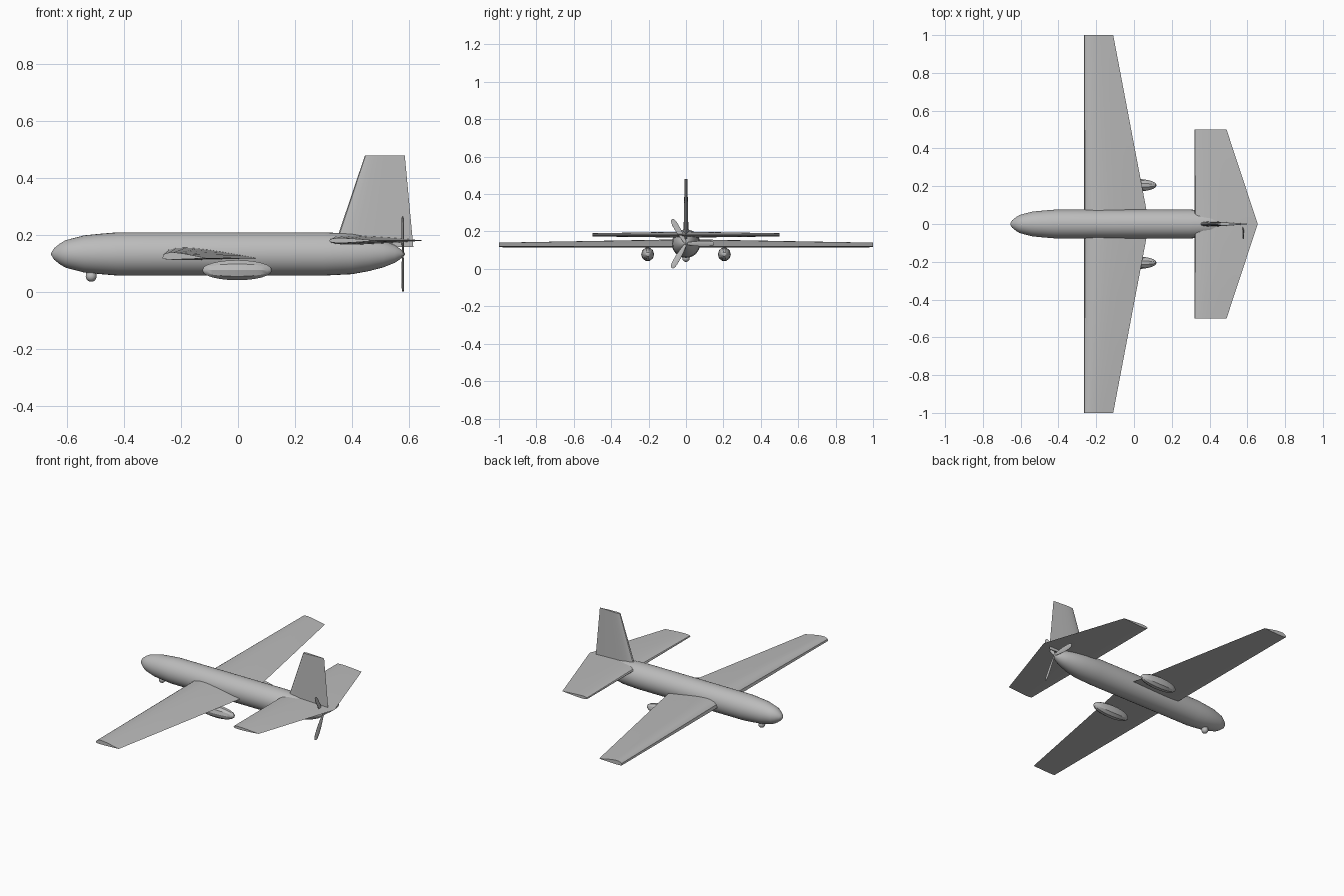
import bpy, bmesh, math
from mathutils import Matrix, Vector

cube = bpy.data.objects.get("Cube")
if cube:
    bpy.data.objects.remove(cube)

grey = bpy.data.materials.new("light_grey")
grey.use_nodes = True
grey.diffuse_color = (0.5, 0.5, 0.5, 1)
grey.node_tree.nodes["Principled BSDF"].inputs["Base Color"].default_value = (0.5, 0.5, 0.5, 1)


def loft(name, rings, angle=35):
    """Skin a list of closed rings, cap both ends, shade smooth by angle."""
    bm = bmesh.new()
    loops = [[bm.verts.new(p) for p in ring] for ring in rings]
    count = len(loops[0])
    for a, b in zip(loops, loops[1:]):
        for i in range(count):
            j = (i + 1) % count
            bm.faces.new((a[i], a[j], b[j], b[i]))
    bm.faces.new(loops[0])
    bm.faces.new(loops[-1])
    bmesh.ops.recalc_face_normals(bm, faces=bm.faces)
    mesh = bpy.data.meshes.new(name)
    bm.to_mesh(mesh)
    bm.free()
    mesh.materials.append(grey)
    obj = bpy.data.objects.new(name, mesh)
    bpy.context.collection.objects.link(obj)
    bpy.ops.object.select_all(action="DESELECT")
    obj.select_set(True)
    bpy.context.view_layer.objects.active = obj
    bpy.ops.object.shade_smooth_by_angle(angle=math.radians(angle))
    return obj


def revolve(name, profile, centre, sides, squash=1, angle=35):
    """Body of revolution along x from (x, radius) pairs."""
    cx, cy, cz = centre
    turns = [2 * math.pi * i / sides for i in range(sides)]
    return loft(name, [[(cx + x, cy + squash * r * math.cos(t), cz + r * math.sin(t))
                        for t in turns] for x, r in profile], angle)


def airfoil(lead, trail, up, down, steps=12):
    """Section as (x, height) pairs: over the top, then back underneath."""
    def thick(u):
        return 2.6 * (math.sqrt(u) - u) * (1 - 0.25 * u) * 1.75
    us = [(1 - math.cos(math.pi * i / steps)) / 2 for i in range(steps + 1)]
    chord = trail - lead
    top = [(lead + chord * u, up * thick(u)) for u in us]
    low = [(lead + chord * u, -down * thick(u)) for u in us[-2:0:-1]]
    return top + low


def flying_surface(name, stations, z):
    """Horizontal surface lofted through (y, lead, trail, up, down) stations."""
    return loft(name, [[(x, y, z + h) for x, h in airfoil(*spec)]
                       for y, *spec in stations])


# Fuselage with a small nose cap step and tapered tail
hull = [(-0.655, 0.004), (-0.645, 0.02), (-0.625, 0.036), (-0.605, 0.048),
        (-0.59, 0.052), (-0.54, 0.065), (-0.48, 0.071), (-0.42, 0.076),
        (0.3, 0.076), (0.4, 0.071), (0.46, 0.06), (0.51, 0.047),
        (0.55, 0.031), (0.575, 0.014), (0.585, 0.003)]
revolve("fuselage", hull, (0, 0, 0.135), 32)

# Wing and tailplane, straight leading edge and swept trailing edge
tip, root = (-0.265, -0.11, 0.019, 0.004), (-0.265, 0.08, 0.036, 0.006)
flying_surface("wing", [(-1, *tip), (0, *root), (1, *tip)], 0.12)
tail_tip, tail_root = (0.32, 0.49, 0.008, 0.008), (0.32, 0.655, 0.016, 0.014)
flying_surface("tailplane", [(-0.5, *tail_tip), (0, *tail_root), (0.5, *tail_tip)], 0.182)

# Vertical fin
fin = [(0.16, 0.337, 0.615, 0.013), (0.48, 0.445, 0.585, 0.007)]
loft("tail_fin", [[(x, h, z) for x, h in airfoil(lead, trail, half, half)]
                  for z, lead, trail, half in fin])

# Pods under the wing
pod = [(0.122 * -math.cos(math.pi * i / 12),
        0.002 + 0.035 * math.sin(math.pi * i / 12)) for i in range(13)]
for side, y in (("left", 0.205), ("right", -0.205)):
    revolve(side + "_pod", pod, (-0.003, y, 0.078), 10, 0.94, 30)

# Camera ball on a short neck below the nose
ball = [(-0.019 * math.cos(math.pi * i / 10),
         0.0005 + 0.019 * math.sin(math.pi * i / 10)) for i in range(11)]
revolve("camera_ball", ball, (-0.515, 0, 0.057), 20)
loft("camera_neck", [[(-0.515 + 0.018 * math.cos(t), 0.018 * math.sin(t), z)
                      for t in [math.pi * i / 8 for i in range(16)]]
                     for z in (0.058, 0.085)])

# Three propeller blades, pitched about their length
for n in range(3):
    spin = Matrix.Rotation(n * 2 * math.pi / 3, 4, "X")
    rings = []
    for reach, width in ((0.005, 0.007), (0.04, 0.012), (0.08, 0.016),
                         (0.12, 0.016), (0.142, 0.012), (0.15, 0.006)):
        ring = []
        for i in range(10):
            t = 2 * math.pi * i / 10
            p = Matrix.Rotation(0.2, 3, "Y") @ Vector((0.003 * math.cos(t), 0, width * math.sin(t)))
            p.y = reach
            ring.append(spin @ p + Vector((0.578, 0, 0.135)))
        rings.append(ring)
    loft("propeller_blade_" + str(n + 1), rings)
